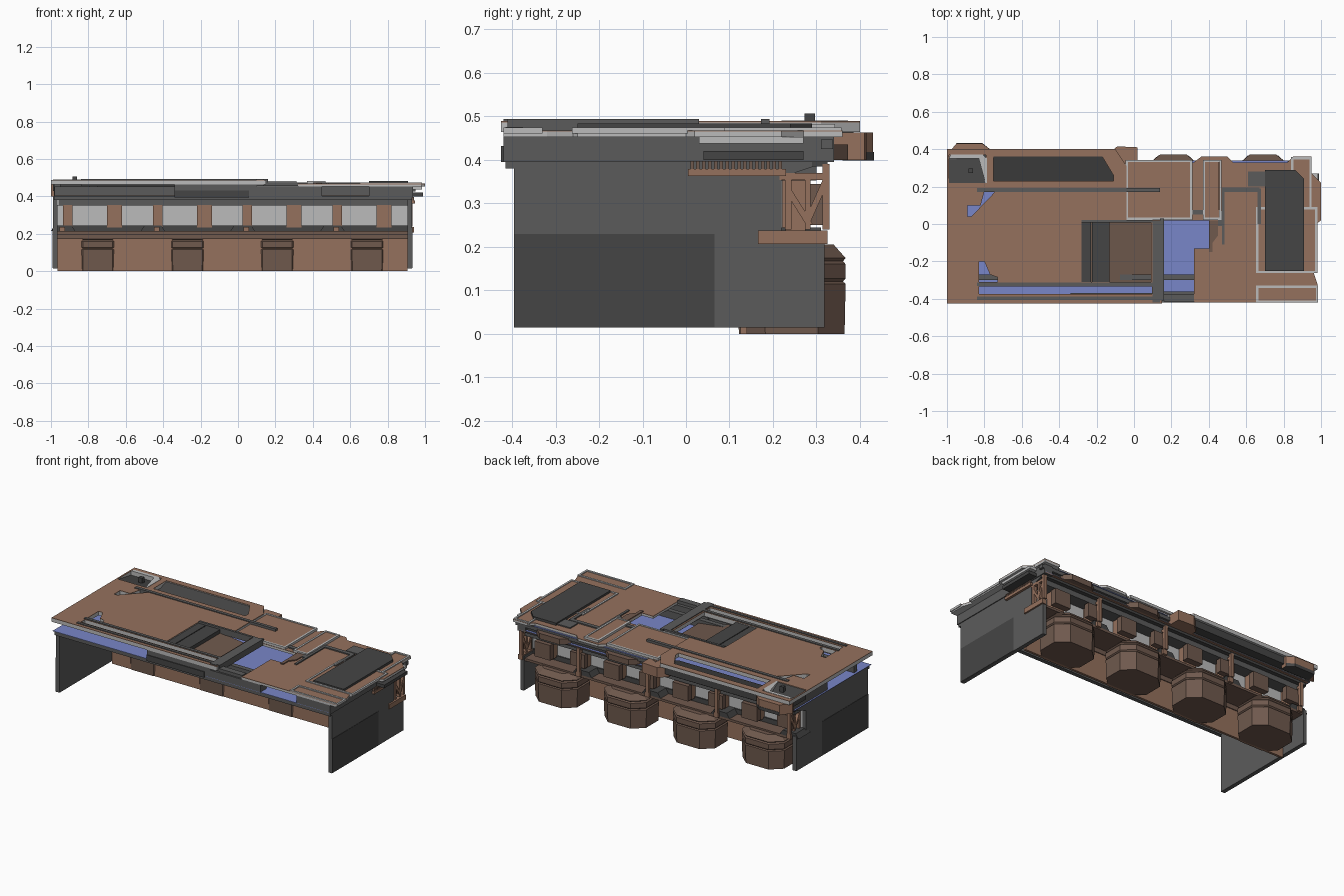
import bpy, bmesh, math
from mathutils import Vector


def mat(name, r, g, b):
    m = bpy.data.materials.new(name)
    m.diffuse_color = (r, g, b, 1)
    return m


BROWN = mat("brown", .30, .165, .11)
DKBROWN = mat("dark_brown", .16, .10, .075)
DARK = mat("dark_grey", .06, .06, .06)
MID = mat("mid_grey", .105, .105, .105)
LIGHT = mat("light_grey", .5, .5, .5)
BLUE = mat("blue", .19, .24, .58)


def finish(name, bm, m, recalc=True):
    if recalc:
        bmesh.ops.recalc_face_normals(bm, faces=bm.faces)
    me = bpy.data.meshes.new(name)
    bm.to_mesh(me)
    bm.free()
    o = bpy.data.objects.new(name, me)
    bpy.context.collection.objects.link(o)
    me.materials.append(m)
    return o


def prism(name, pts, a, b, m, axis='z'):
    """Extrude a 2D outline from a to b along the axis."""
    put = {'z': lambda p, h: (p[0], p[1], h),
           'x': lambda p, h: (h, p[0], p[1]),
           'y': lambda p, h: (p[0], h, p[1])}[axis]
    bm = bmesh.new()
    f = bm.faces.new([bm.verts.new(put(p, a)) for p in pts])
    r = bmesh.ops.extrude_face_region(bm, geom=[f])
    d = Vector(put((0, 0), b - a))
    bmesh.ops.translate(bm, vec=d, verts=[v for v in r['geom'] if isinstance(v, bmesh.types.BMVert)])
    return finish(name, bm, m)


def rect(x0, x1, y0, y1):
    return [(x0, y0), (x1, y0), (x1, y1), (x0, y1)]


def box(name, x0, x1, y0, y1, z0, z1, m):
    return prism(name, rect(x0, x1, y0, y1), z0, z1, m)


def cut(o, pts):
    c = prism("cutter", pts, .3, .6, DARK)
    c.hide_render = True
    mod = o.modifiers.new("hole", 'BOOLEAN')
    mod.operation, mod.object, mod.solver = 'DIFFERENCE', c, 'EXACT'
    bpy.context.view_layer.objects.active = o
    bpy.ops.object.modifier_apply(modifier=mod.name)
    bpy.data.objects.remove(c)


def rim(name, x0, x1, y0, y1, z0, z1, t=.012):
    o = box(name, x0, x1, y0, y1, z0, z1, LIGHT)
    cut(o, rect(x0 + t, x1 - t, y0 + t, y1 - t))


def bar(name, p, q, w, x0, x1, m):
    """Straight strut between two (y, z) points."""
    d = (Vector(q) - Vector(p)).normalized() * w / 2
    n = Vector((-d.y, d.x))
    p, q = Vector(p), Vector(q)
    prism(name, [p + n, q + n, q - n, p - n], x0, x1, m, 'x')


# Side walls with a stepped rear edge and a darker lower panel
wall = [(-.395, .015), (.318, .015), (.318, .23), (.22, .23), (.22, .36), (.31, .39), (.31, .40), (-.395, .40)]
for n, x0, x1, xo in (("left", -.99, -.965, -.992), ("right", .905, .93, .932)):
    prism(n + "_wall", wall, x0, x1, MID, 'x')
    a, b = sorted((xo, x0 if n == "left" else x1))
    box(n + "_wall_panel", a, b, -.394, .065, .016, .23, DARK)

# Left deck: light edge layer and brown top layer, with openings
left = [(-1, -.425), (.15, -.425), (.15, .02), (-.04, .02), (-.04, .31), (-.1, .40), (-.77, .40),
        (-1, .40)]
holes = [rect(-.83, .095, -.375, -.335), rect(-.28, .09, -.31, .015),
         [(-.75, .23), (-.11, .23), (-.11, .26), (-.17, .36), (-.75, .36)], rect(-.99, -.79, .22, .37),
         [(-.83, -.31), (-.73, -.31), (-.73, -.285), (-.77, -.27), (-.8, -.2), (-.83, -.2)],
         [(.085, -.31), (-.03, -.31), (-.02, -.28), (.02, -.26), (.05, -.2), (.085, -.2)],
         [(-.89, .04), (-.87, .04), (-.74, .175), (-.8, .175), (-.82, .1), (-.89, .1)]]
for name, z0, z1, m in (("left_deck_edge", .464, .486, LIGHT), ("left_deck_top", .486, .489, BROWN)):
    deck = prism(name, left, z0, z1, m)
    for h in holes:
        cut(deck, h)
prism("corner_bump", [(-1, .36), (-.77, .36), (-.77, .40), (-.81, .43), (-.95, .43), (-1, .37)], .40, .463, BROWN)
prism("corner_bump_foot", [(-.97, .36), (-.77, .36), (-.77, .40), (-.81, .432), (-.95, .432)], .398, .418, DARK)

# Right deck in two layers
right = [(.32, -.42), (.66, -.42), (.98, -.42), (.98, -.32), (.96, -.26), (.975, -.25), (.975, 0), (1, .02),
         (1, .22), (.95, .27), (.95, .36), (.85, .36), (.82, .33), (.53, .33), (.5, .36), (.36, .36),
         (.32, .33), (.02, .33), (-.04, .36), (-.04, .02), (.40, .02), (.40, -.13), (.32, -.13)]
prism("right_deck_edge", right, .452, .465, LIGHT)
prism("right_deck_top", right, .465, .468, BROWN)

# Inner blue floor seen through the openings, brown ceiling beneath it
box("inner_floor", -.995, .93, -.42, .34, .404, .406, BLUE)
box("ceiling", -.985, .93, -.40, .34, .400, .404, BROWN)

# Deck rails
for i, (x0, x1, y0, y1) in enumerate([(-.84, .14, .172, .192), (-.84, .15, -.332, -.313), (-.84, .15, -.405, -.388),
                                      (.10, .14, -.42, .02), (-.28, .10, .008, .022), (.14, .16, -.41, .03),
                                      (.16, .32, -.415, -.375), (.28, .46, .05, .075), (.47, .67, .17, .195),
                                      (.66, .68, .0, .19), (.47, .485, -.11, .19), (.45, .47, -.01, .07)]):
    box(f"deck_rail_{i}", x0, x1, y0, y1, .455, .494 if x1 < .2 else .475, MID)
prism("deck_step", [(.40, .02), (.45, .02), (.45, -.06), (.42, -.1), (.42, -.15), (.40, -.15)], .45, .474, DKBROWN)

# Ramp bay inside the left deck
prism("ramp_floor", [(-.28, .478), (.10, .43), (.10, .42), (-.28, .42)], -.31, .015, DKBROWN, 'y')
for x in (-.28, -.225, -.18):
    box("ramp_slat", x, x + .05, -.31, .015, .45, .482, DARK)

# Long trough and corner tray
prism("trough_floor", [(.225, .44), (.365, .484), (.365, .43), (.225, .43)], -.755, -.105, DARK, 'x')
prism("corner_tray", [(.22, .485), (.37, .46), (.37, .43), (.22, .43)], -.99, -.79, DARK, 'x')
prism("corner_tray_lip", [(-.99, .35), (-.83, .35), (-.795, .22), (-.785, .22), (-.785, .35), (-.81, .372),
                          (-.98, .372)], .455, .491, LIGHT)
box("corner_knob", -.885, -.86, .273, .297, .46, .507, DARK)

# Raised panels and light rims on the right deck
box("centre_plate", -.035, .305, .03, .335, .465, .479, BROWN)
rim("centre_rim", -.045, .312, .022, .343, .465, .482)
box("narrow_plate", .38, .455, .03, .335, .465, .479, BROWN)
rim("narrow_rim", .368, .468, .022, .343, .465, .482)
box("side_plate", .665, .97, -.25, .08, .46, .47, BROWN)
rim("side_rim", .653, .98, -.262, .09, .46, .474)
rim("front_rim", .653, .985, -.42, -.33, .46, .474)
rim("rear_rim", .84, .95, .08, .358, .46, .474)
prism("hatch", [(.70, -.25), (.91, -.25), (.91, .24), (.86, .29), (.70, .29)], .46, .483, DARK)
box("hatch_tail", .61, .70, .20, .28, .46, .475, MID)

# Under-deck edging: front beam, blocks, side and rear bands
box("front_beam", -.985, .93, -.415, -.39, .38, .403, MID)
box("front_block_mid", -.34, .10, -.42, -.37, .40, .464, MID)
box("front_block_mid_dark", -.34, .06, -.425, -.40, .395, .432, DARK)
box("front_block_right", .10, .45, -.42, -.36, .40, .452, MID)
box("front_block_corner", .70, .93, -.42, -.30, .40, .452, MID)
box("inner_back_beam", -.98, .9, -.30, -.27, .406, .452, MID)
box("right_band", .88, .935, -.42, .34, .395, .452, MID)
box("right_ledge", .9, .99, .04, .27, .40, .42, DARK)
box("right_upper_band", .88, .985, .03, .27, .437, .453, LIGHT)
box("left_band", -.985, -.95, .0, .36, .40, .464, MID)
box("rear_band", -.98, .93, .29, .325, .385, .453, DARK)
box("rear_lip", -.98, .95, .31, .338, .425, .447, MID)
box("rear_blue_strip", .04, .82, .325, .34, .449, .452, BLUE)
box("rear_left_band", -.98, -.1, .33, .385, .42, .464, DARK)
box("rear_rail", -.96, .91, .20, .30, .352, .39, MID)
prism("rear_bump", [(-.14, .32), (.02, .32), (.02, .41), (-.09, .415), (-.14, .37)], .40, .463, BROWN)
for x in (.21, .69):
    prism("rear_vent", [(x - .12, .33), (x + .12, .33), (x + .07, .372), (x - .07, .372)], .40, .435, DKBROWN)

# Comb strip below the deck at the right
box("comb_strip", .915, .945, .005, .23, .363, .379, BROWN)
for i in range(16):
    box("comb_tooth", .915, .942, .01 + i * .0135, .018 + i * .0135, .379, .397, DKBROWN)

# Lower brown wall with cap, shelf and light screen above
box("lower_wall", -.965, .905, .125, .14, .0, .19, BROWN)
box("lower_wall_cap", -.965, .905, .115, .145, .172, .20, DKBROWN)
box("shelf", -.965, .905, .14, .31, .20, .215, DKBROWN)
box("shelf_rear_rail", -.965, .905, .20, .23, .215, .245, DARK)
box("screen", -.965, .905, .215, .222, .245, .355, LIGHT)

OCT = [(-.08, -1), (.08, -1), (.148, -.5), (.148, .5), (.08, 1), (-.08, 1), (-.148, .5), (-.148, -.5)]


def pod(cx):
    """Octagonal tub with a banded lid: stacked rings of (scale, height)."""
    bm = bmesh.new()
    rings = []
    for s, z in ((.98, 0), (1, .115), (.95, .12), (1, .127), (1, .16), (.95, .167), (1, .174), (.78, .205)):
        rings.append([bm.verts.new((cx + s * x, .243 + s * .124 * y, z)) for x, y in OCT])
    for a, b in zip(rings, rings[1:]):
        for i in range(8):
            bm.faces.new((a[i], a[(i + 1) % 8], b[(i + 1) % 8], b[i]))
    bm.faces.new(rings[0])
    bm.faces.new(rings[-1])
    finish("pod", bm, DKBROWN)


# Repeating bays: pods, columns and brackets
for k in range(4):
    c = -.75 + .48 * k
    pod(c)
    box("column", c + .05, c + .13, .195, .275, .235, .355, BROWN)
    box("column_pad", c + .035, c + .145, .275, .315, .25, .345, DKBROWN)
    box("slim_column", c - .185, c - .135, .195, .275, .235, .355, BROWN)
    box("slim_pad", c - .20, c - .10, .275, .31, .26, .345, DKBROWN)
    prism("truss_foot", [(c - .25, .215), (c - .12, .215), (c - .14, .245), (c - .23, .245)], .19, .31, DARK, 'y')

# Lattice trusses
for x in (-.955, -.45, .03, .51, .91):
    t = (x, x + .022)
    bar("truss_outer", (.322, .24), (.322, .39), .016, *t, BROWN)
    bar("truss_inner", (.235, .24), (.235, .37), .014, *t, BROWN)
    bar("truss_mid", (.28, .24), (.28, .37), .012, *t, BROWN)
    bar("truss_diagonal", (.235, .33), (.285, .25), .014, *t, BROWN)
    bar("truss_diagonal", (.28, .26), (.32, .35), .014, *t, BROWN)
    bar("truss_top", (.215, .362), (.33, .362), .016, *t, BROWN)
    bar("truss_base", (.165, .222), (.325, .222), .03, x, x + .03, BROWN)
